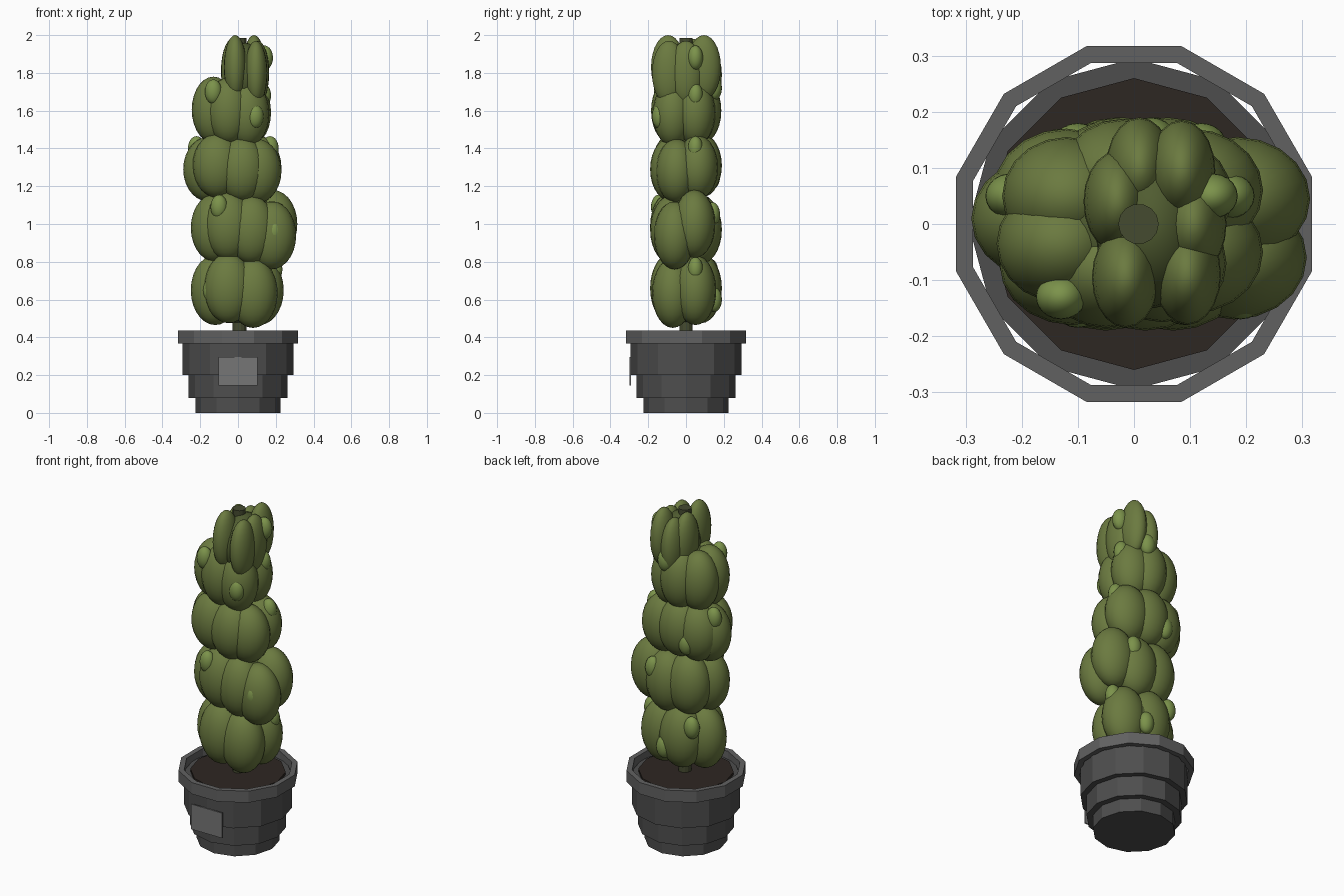
import bpy
import bmesh
import math
from mathutils import Matrix, Vector


def material(name, rgb):
    m = bpy.data.materials.new(name)
    m.diffuse_color = (*rgb, 1)
    return m


LEAF = material("leaf_green", (0.147, 0.195, 0.051))
DARK = material("deep_green", (0.08, 0.107, 0.03))
LIGHT = material("tip_green", (0.20, 0.29, 0.07))
BARK = material("bark", (0.06, 0.07, 0.03))
SOIL = material("soil_brown", (0.027, 0.02, 0.016))
POT = material("pot_grey", (0.075, 0.075, 0.075))
RIM = material("rim_grey", (0.12, 0.12, 0.12))
LABEL = material("label_grey", (0.18, 0.18, 0.18))


def finish(name, bm, mat, smooth=False):
    me = bpy.data.meshes.new(name)
    bmesh.ops.recalc_face_normals(bm, faces=bm.faces)
    for f in bm.faces:
        f.smooth = smooth
    bm.to_mesh(me)
    bm.free()
    me.materials.append(mat)
    ob = bpy.data.objects.new(name, me)
    bpy.context.collection.objects.link(ob)
    return ob


def lathe(name, profile, mat, sides=12, turn=0.0, closed=False):
    """Revolve (radius, z) points; an open profile gets end caps."""
    bm = bmesh.new()
    rings = []
    for r, z in profile:
        angles = [turn + 2 * math.pi * i / sides for i in range(sides)]
        rings.append([bm.verts.new((r * math.cos(a), r * math.sin(a), z)) for a in angles])
    pairs = list(zip(rings, rings[1:]))
    if closed:
        pairs.append((rings[-1], rings[0]))
    else:
        bm.faces.new(rings[0])
        bm.faces.new(rings[-1])
    for a, b in pairs:
        for i in range(sides):
            j = (i + 1) % sides
            bm.faces.new((a[i], a[j], b[j], b[i]))
    return finish(name, bm, mat)


def ellipsoids(name, items, mat):
    """One object made of many (centre, radii) ellipsoids."""
    bm = bmesh.new()
    for centre, radii in items:
        m = Matrix.Translation(centre) @ Matrix.Diagonal((*radii, 1))
        bmesh.ops.create_uvsphere(bm, u_segments=20, v_segments=14, radius=1, matrix=m)
    return finish(name, bm, mat, True)


# Stepped twelve-sided pot, hollow rim and soil
lathe("pot_body", [(0.226, 0), (0.226, 0.08), (0.262, 0.08), (0.262, 0.2),
                   (0.295, 0.2), (0.295, 0.395)], POT)
lathe("pot_rim", [(0.297, 0.367), (0.328, 0.367), (0.328, 0.436), (0.297, 0.436)],
      RIM, turn=math.pi / 12, closed=True)
lathe("soil", [(0.26, 0.38), (0.26, 0.412)], SOIL)

# Thin blank plate on the front
bm = bmesh.new()
bmesh.ops.create_cube(bm, size=1, matrix=Matrix.Translation((0, -0.294, 0.22))
                      @ Matrix.Diagonal((0.205, 0.008, 0.15, 1)))
finish("front_plate", bm, LABEL)

# Straight trunk
trunk = lathe("trunk", [(0.036, 0.4), (0.036, 1.985)], BARK, sides=14)
trunk.location.x = 0.008

# Foliage tiers: core centre, core radii, lobe radii, lobe centres
tiers = [
    ((0, 0, 0.65), (0.18, 0.17, 0.175), (0.13, 0.11, 0.185),
     [(-0.12, 0, 0.65), (-0.05, -0.08, 0.66), (0.08, -0.07, 0.635),
      (0.112, 0.05, 0.65), (-0.03, 0.08, 0.66)]),
    ((0.03, 0, 0.98), (0.23, 0.17, 0.17), (0.13, 0.11, 0.18),
     [(-0.12, -0.03, 0.98), (-0.05, -0.08, 0.99), (0.07, -0.08, 0.97),
      (0.178, -0.06, 0.94), (0.184, 0.045, 1.0), (0.06, 0.08, 0.97), (-0.07, 0.07, 0.98)]),
    ((-0.03, 0, 1.3), (0.21, 0.17, 0.165), (0.13, 0.11, 0.17),
     [(-0.16, 0.01, 1.29), (-0.11, -0.07, 1.31), (0.02, -0.08, 1.29),
      (0.1, -0.05, 1.28), (0.1, 0.06, 1.3), (-0.02, 0.08, 1.31), (-0.12, 0.06, 1.3)]),
    ((-0.03, 0, 1.6), (0.17, 0.165, 0.17), (0.115, 0.105, 0.175),
     [(-0.13, -0.035, 1.605), (-0.05, -0.08, 1.6), (0.05, -0.07, 1.585),
      (0.06, 0.05, 1.59), (-0.02, 0.082, 1.6), (-0.12, 0.05, 1.6)]),
    ((0.035, 0, 1.79), (0.105, 0.15, 0.17), (0.06, 0.09, 0.17),
     [(-0.03, 0.04, 1.81), (-0.015, -0.095, 1.83), (0.085, 0.095, 1.83),
      (0.095, -0.09, 1.8), (0.105, 0.0, 1.8), (0.01, 0.1, 1.79)]),
]
for n, (core, core_r, lobe_r, lobes) in enumerate(tiers, 1):
    ellipsoids(f"foliage_core_{n}", [(core, core_r)], DARK)
    ellipsoids(f"foliage_lobes_{n}", [(c, lobe_r) for c in lobes], LEAF)

# Small young tufts on the outside of the lobes
tufts = [(-0.13, -0.13, 1.7), (-0.1, -0.145, 1.09), (0.19, -0.13, 0.96), (0.09, -0.14, 1.57),
         (0.17, 0.05, 1.4), (0.14, 0.05, 1.88), (0.13, 0.05, 1.68), (0.19, 0.05, 0.76),
         (-0.22, 0.05, 1.4), (0.03, 0.15, 1.72), (-0.1, 0.14, 1.25), (0.12, 0.14, 1.05),
         (-0.13, 0.13, 0.75), (-0.14, -0.09, 0.65), (0.04, 0.15, 0.6)]
ellipsoids("foliage_tufts", [(c, (0.045, 0.04, 0.065)) for c in tufts], LIGHT)
